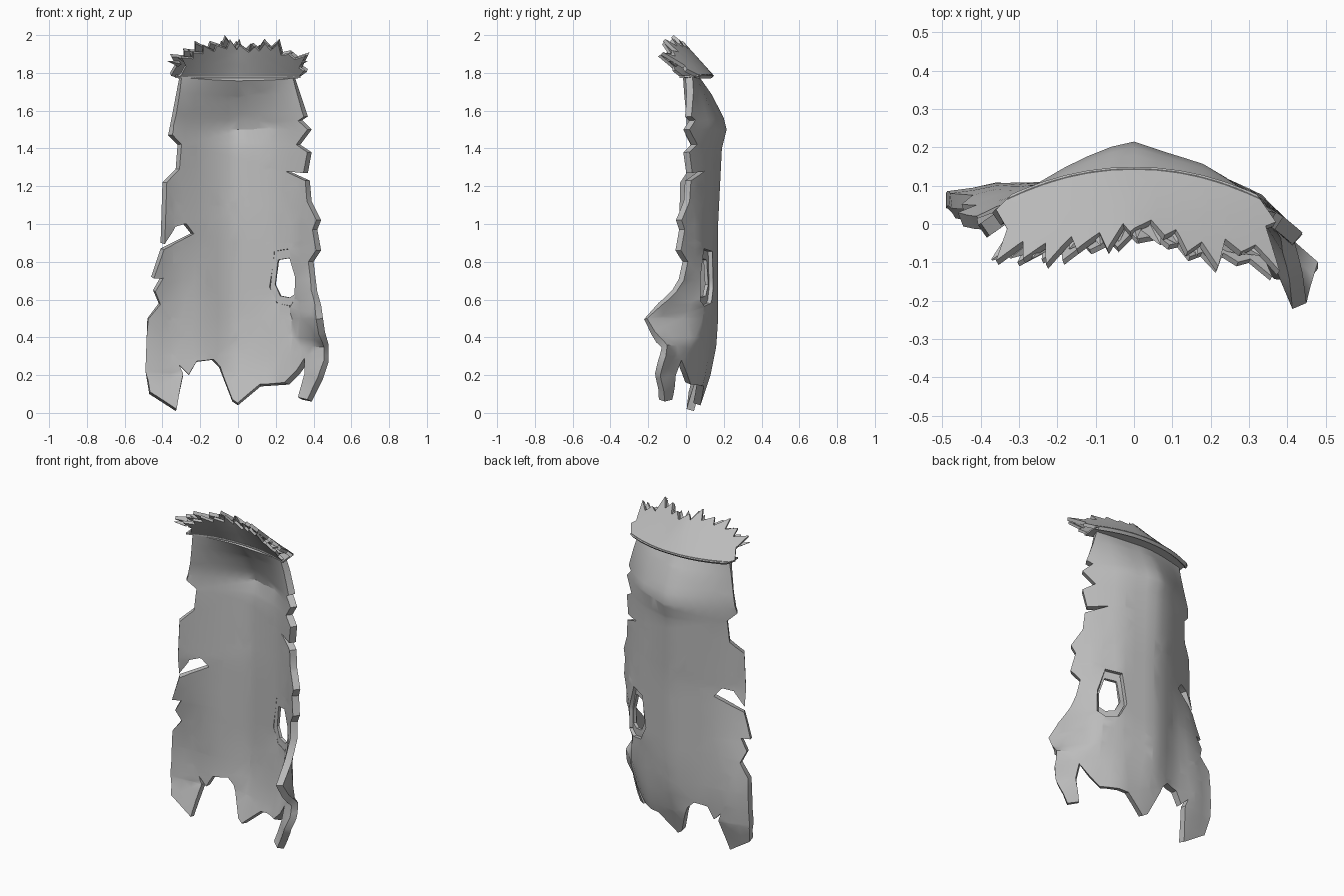
import bpy, bmesh, math, random
from mathutils import Vector, Matrix

if "Cube" in bpy.data.objects:
    bpy.data.objects.remove(bpy.data.objects["Cube"], do_unlink=True)

grey = bpy.data.materials.new("cloth grey")
grey.use_nodes = True
grey.diffuse_color = (0.5, 0.5, 0.5, 1)
grey.node_tree.nodes["Principled BSDF"].inputs["Base Color"].default_value = (0.5, 0.5, 0.5, 1)


def lerp_table(keys, values, k):
    """Piecewise linear lookup, clamped at both ends."""
    k = min(max(k, keys[0]), keys[-1])
    for a, b, va, vb in zip(keys, keys[1:], values, values[1:]):
        if k <= b:
            return va + (vb - va) * (k - a) / (b - a)
    return values[-1]


def finish(bm, name, thickness=0):
    """Make a smooth-shaded object, thickened if it is a sheet."""
    bmesh.ops.triangulate(bm, faces=bm.faces)
    mesh = bpy.data.meshes.new(name)
    bm.to_mesh(mesh)
    bm.free()
    mesh.materials.append(grey)
    obj = bpy.data.objects.new(name, mesh)
    bpy.context.collection.objects.link(obj)
    bpy.ops.object.select_all(action="DESELECT")
    obj.select_set(True)
    bpy.context.view_layer.objects.active = obj
    if thickness:
        solid = obj.modifiers.new("thickness", "SOLIDIFY")
        solid.thickness = thickness
        solid.offset = -1
        bpy.ops.object.modifier_apply(modifier=solid.name)
    bpy.ops.object.shade_smooth_by_angle(angle=math.radians(35))


def sheet(name, loops, depth, thickness, step_x, step_z):
    """Fill outlines drawn in x and z, cut them into a grid and bend them in y."""
    bm = bmesh.new()
    for loop in loops:
        verts = [bm.verts.new((x, 0, z)) for x, z in loop]
        for a, b in zip(verts, verts[1:] + verts[:1]):
            bm.edges.new((a, b))
    bmesh.ops.triangle_fill(bm, use_beauty=True, edges=bm.edges[:], normal=(0, 1, 0))
    for axis, step in ((0, step_x), (2, step_z)):
        normal = Vector((0, 0, 0))
        normal[axis] = 1
        low = min(v.co[axis] for v in bm.verts)
        high = max(v.co[axis] for v in bm.verts)
        for i in range(math.ceil(low / step), math.floor(high / step) + 1):
            bmesh.ops.bisect_plane(bm, geom=bm.verts[:] + bm.edges[:] + bm.faces[:],
                                   plane_co=normal * (i * step), plane_no=normal)
    bmesh.ops.remove_doubles(bm, verts=bm.verts, dist=0.003)
    bm.normal_update()
    bmesh.ops.reverse_faces(bm, faces=[f for f in bm.faces if f.normal.y < 0])
    for v in bm.verts:
        v.co.y = depth(v.co.x, v.co.z)
    finish(bm, name, thickness)


def hundredths(points):
    return [(x / 100, z / 100) for x, z in points]


# Cape bend: depth of the back surface in hundredths, by height and then across
across = [-46, -36, -20, -8, 0, 20, 33, 46]
bend = {
    2: [3, 4, 5, 7, 7, 5, -9, -17],
    20: [8, 10, 10, 13, 13, 10, 0, -14],
    35: [9, 11, 11, 15, 16, 12, 6, -9],
    50: [8, 10, 11, 16, 17, 13, 8, -23],
    60: [6, 9, 11, 16, 17, 14, 8, -14],
    72: [3, 7, 11, 16, 17, 14, 8, -5],
    100: [-4, 3, 11, 16, 17, 14, 7, -4],
    140: [-4, 3, 13, 18, 19, 14, 6, -3],
    152: [-3, 4, 14, 20, 22, 15, 6, -3],
    168: [-5, 1, 9, 13, 14, 10, 4, -3],
    178: [-6, 1, 5, 7, 7, 5, 3, -3],
}


def cape_depth(x, z):
    rows = [lerp_table(across, row, x * 100) for row in bend.values()]
    return lerp_table(list(bend), rows, z * 100) / 100


# Cape: ragged left, bottom and right edges
ragged_right_side = [(-31, 178), (-35, 157), (-37, 147), (-32, 142), (-33, 129), (-40, 122),
                     (-41, 90), (-35, 99), (-29, 100), (-25, 95), (-41, 87), (-46, 72),
                     (-41, 72), (-45, 65), (-42, 58), (-48, 50), (-49, 22), (-47, 10)]
ragged_hem = [(-33, 1), (-29, 20), (-31, 25), (-26, 20), (-22, 27), (-14, 28), (-10, 24),
              (-3, 6), (0, 4), (12, 14), (27, 15), (33, 21), (38, 28), (38, 20), (34, 7)]
ragged_left_side = [(39, 6), (45, 18), (48, 27), (48, 36), (46, 43), (45, 50), (44, 57),
                    (42, 64), (40, 80), (44, 86), (42, 97), (44, 102), (39, 112), (38, 123),
                    (27, 128), (37, 127), (39, 138), (33, 142), (39, 150), (34, 155),
                    (37, 157), (30, 178)]

# Torn hole with a thinner recessed rim around it
torn_hole = hundredths([(22, 81), (28, 82), (31, 72), (31, 63), (28, 61), (23, 62), (20, 68)])
hole_middle = Vector((0.26, 0.71))
wide_hole = [tuple(hole_middle + (Vector(p) - hole_middle) * 1.45) for p in torn_hole]
sheet("cape", [hundredths(ragged_right_side + ragged_hem + ragged_left_side), wide_hole],
      cape_depth, 0.04, 0.06, 0.1)
sheet("hole_rim", [wide_hole, torn_hole],
      lambda x, z: cape_depth(x, z) - 0.022, 0.018, 0.06, 0.1)


# Fur collar: a back sheet leaning forward and a front sheet rising from the neck
def collar_back_depth(x, z):
    return 0.135 - 0.75 * x * x - (0.9 + 1.2 * abs(x)) * (z - 1.8)


def collar_front_depth(x, z):
    return 0.05 - 0.6 * x * x - (0.5 + 1.2 * abs(x)) * (z - 1.78)


tips = hundredths([(-36, 180), (-36, 190), (-29, 193), (-23, 197), (-15, 197), (-7, 200),
                   (-1, 197), (8, 196), (14, 198), (22, 198), (28, 192), (38, 191), (37, 182)])
root = Vector((0, 1.79))


def tuft_outline(size, shift):
    """Pointed tufts with a valley between each pair of tips."""
    points = [root + (Vector(p) - root) * size + Vector((shift, 0)) for p in tips]
    outline = [(-0.32, 1.785)]
    for a, b in zip(points, points[1:]):
        valley = a * 0.35 + b * 0.65 - root
        outline += [tuple(a), (root.x + valley.x * 0.92, root.y + valley.y * 0.8)]
    return outline + [tuple(points[-1]), (0.32, 1.785)]


sheet("collar_back_tufts", [tuft_outline(1, 0)], collar_back_depth, 0.02, 0.06, 0.05)
sheet("collar_front_tufts", [tuft_outline(0.9, 0.02)], collar_front_depth, 0.015, 0.06, 0.05)

# Collar underside joining the back sheet to the neck
bm = bmesh.new()
rows = []
for i in range(13):
    x = -0.33 + 0.055 * i
    rows.append([bm.verts.new((x, collar_back_depth(x, 1.79), 1.792)),
                 bm.verts.new((x, collar_front_depth(x, 1.78) - 0.02, 1.782))])
for a, b in zip(rows, rows[1:]):
    bm.faces.new((a[0], a[1], b[1], b[0]))
bmesh.ops.recalc_face_normals(bm, faces=bm.faces)
finish(bm, "collar_underside", 0.01)

# Loose flattened tufts fanning out of the collar rim
random.seed(4)
bm = bmesh.new()
for i in range(15):
    x = -0.32 + 0.64 * i / 14
    z = 1.91 - 0.6 * x * x
    start = Vector((x, collar_front_depth(x, z) + 0.015, z))
    aim = Vector((2.4 * x + random.uniform(-0.3, 0.3), random.uniform(-0.7, -0.3),
                  0.75 - 1.6 * abs(x))).normalized()
    length = random.uniform(0.06, 0.09)
    turn = aim.to_track_quat("Z", "Y").to_matrix().to_4x4()
    place = Matrix.Translation(start + aim * length * 0.4) @ turn
    bmesh.ops.create_cone(bm, cap_ends=True, segments=4, radius1=0.03, radius2=0.002,
                          depth=length, matrix=place @ Matrix.Diagonal((1, 0.5, 1, 1)))
finish(bm, "collar_loose_tufts")
